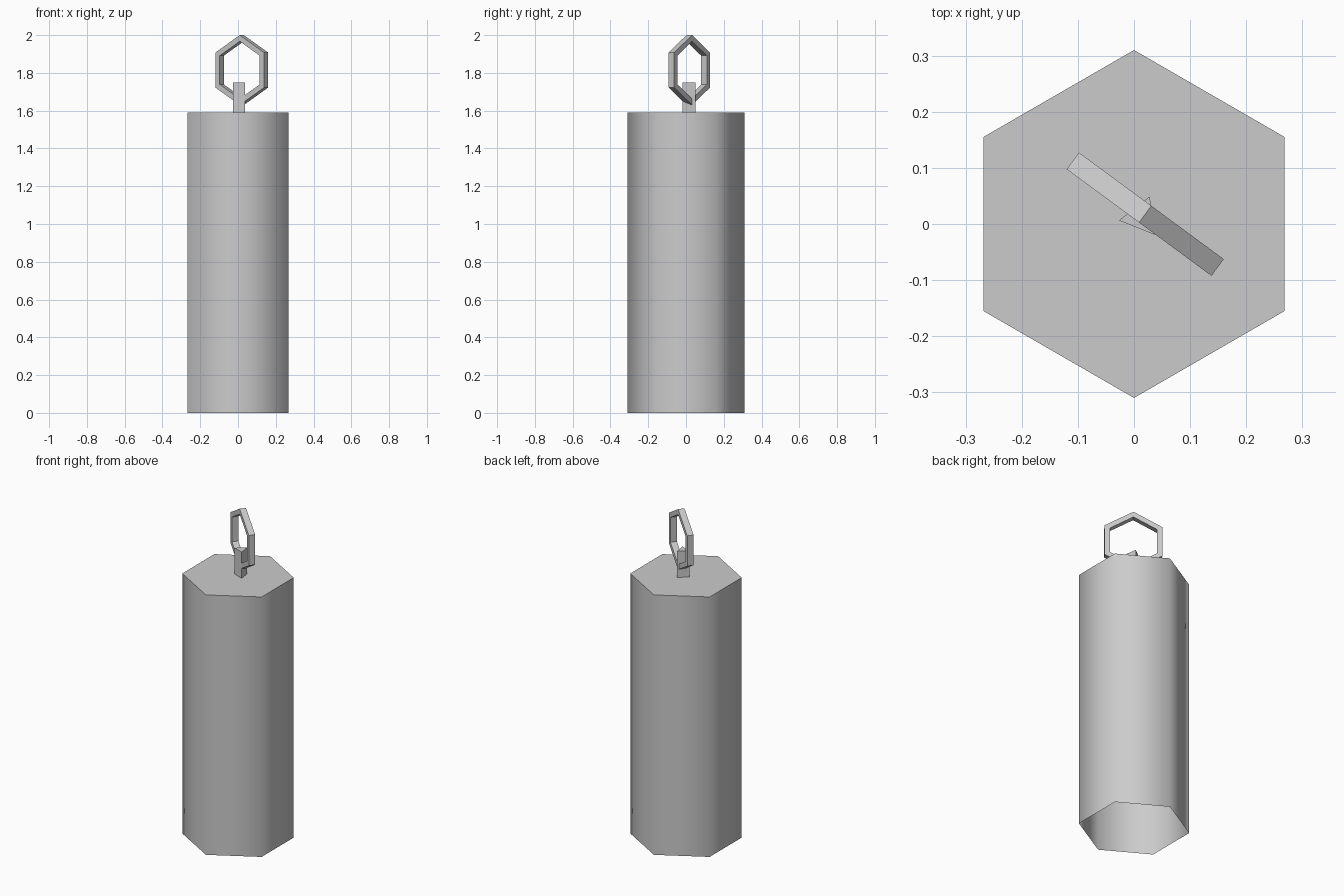
import bpy
import bmesh
from math import radians, sin, cos, pi, atan2
from mathutils import Matrix

cube = bpy.data.objects.get("Cube")
if cube:
    bpy.data.objects.remove(cube, do_unlink=True)

# One plain grey for the whole model
grey = bpy.data.materials.new("plain grey")
grey.use_nodes = True
colour = (0.6, 0.6, 0.6, 1.0)
grey.diffuse_color = colour
grey.node_tree.nodes["Principled BSDF"].inputs["Base Color"].default_value = colour


def add_object(name, bm):
    mesh = bpy.data.meshes.new(name)
    bm.to_mesh(mesh)
    bm.free()
    mesh.materials.append(grey)
    obj = bpy.data.objects.new(name, mesh)
    bpy.context.collection.objects.link(obj)
    return obj


def prism(sides, radius, bottom, top, turn, x=0.0, y=0.0):
    """Upright prism with one corner pointing at the angle turn."""
    bm = bmesh.new()
    rings = []
    for z in (bottom, top):
        angles = [turn + 2 * pi * i / sides for i in range(sides)]
        rings.append([bm.verts.new((x + radius * cos(a), y + radius * sin(a), z))
                      for a in angles])
    low, high = rings
    for i in range(sides):
        j = (i + 1) % sides
        bm.faces.new((low[i], low[j], high[j], high[i]))
    bm.faces.new(high)
    return bm


# Hanging body: smooth hexagonal sleeve, flat lid, open underneath
bm = prism(6, 0.31, 0.0, 1.59, radians(90))
for face in bm.faces:
    face.smooth = len(face.verts) == 4
    if not face.smooth:
        for edge in face.edges:
            edge.smooth = False
add_object("body", bm)

# Three-sided post on the lid
add_object("post", prism(3, 0.04, 1.59, 1.75, radians(188), 0.013, 0.012))

# Hexagonal hanging link standing upright, its lowest corner through the post
bm = bmesh.new()
outer, inner, half = 0.185, 0.152, 0.0185
loops = []
for i in range(6):
    a = radians(90 + 60 * i)
    section = ((outer, -half), (outer, half), (inner, half), (inner, -half))
    loops.append([bm.verts.new((r * cos(a), d, r * sin(a))) for r, d in section])
for i in range(6):
    here, after = loops[i], loops[(i + 1) % 6]
    for k in range(4):
        m = (k + 1) % 4
        bm.faces.new((here[k], here[m], after[m], after[k]))
bmesh.ops.recalc_face_normals(bm, faces=bm.faces)
place = Matrix.Translation((0.02, 0.0175, 1.815)) @ Matrix.Rotation(atan2(-0.19, 0.258), 4, "Z")
bm.transform(place)
add_object("hanging_link", bm)
